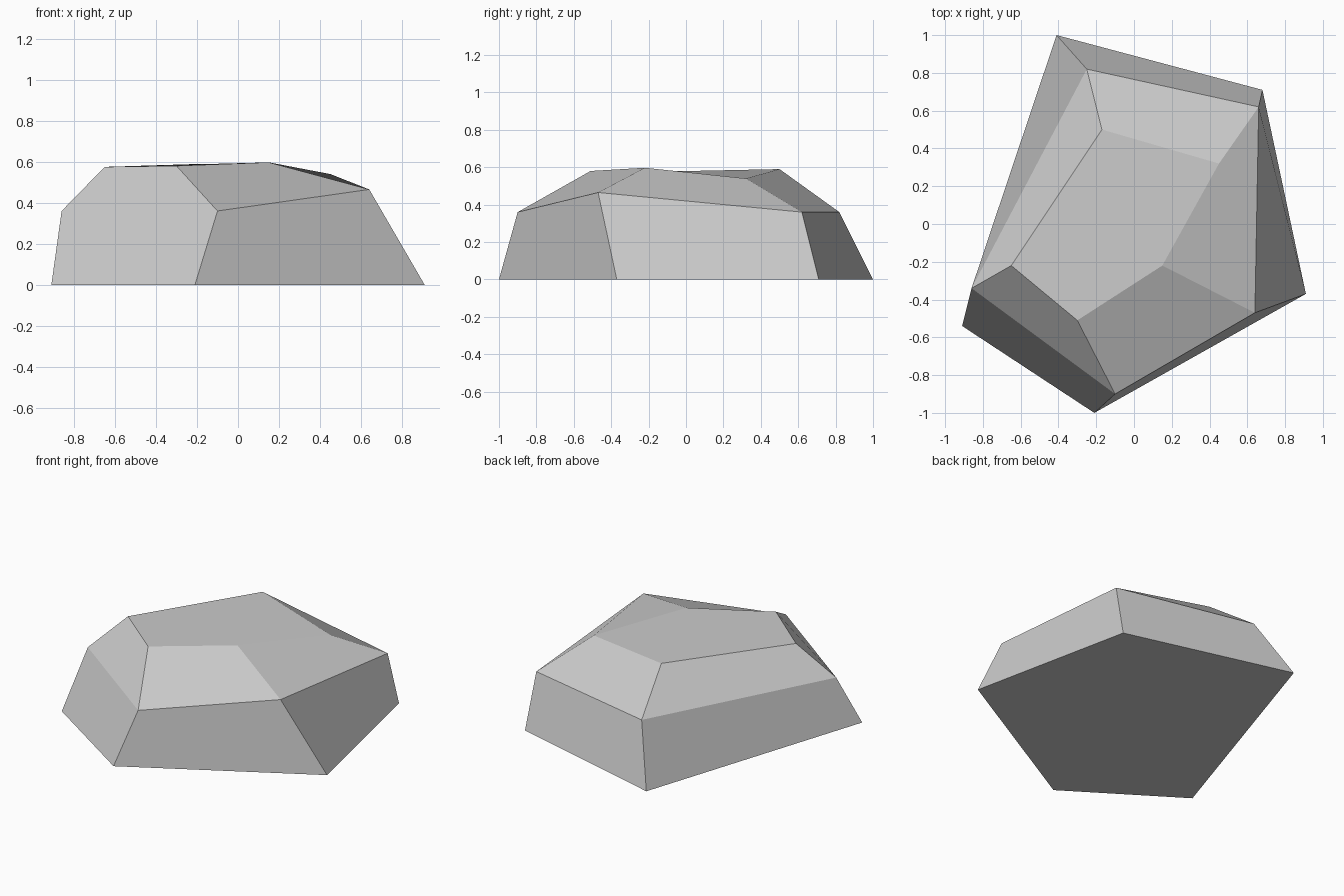
import bpy
import bmesh

default = bpy.data.objects.get("Cube")
if default:
    bpy.data.objects.remove(default, do_unlink=True)

# Stone colour
stone = bpy.data.materials.new("stone_grey")
stone.use_nodes = True
grey = (0.6, 0.6, 0.6, 1.0)
stone.diffuse_color = grey
bsdf = stone.node_tree.nodes["Principled BSDF"]
bsdf.inputs["Base Color"].default_value = grey
bsdf.inputs["Roughness"].default_value = 0.9

# Five-sided rings, counter-clockwise: ground, shoulder, crown
ground = [(-0.41, 1.0, 0), (-0.91, -0.54, 0), (-0.21, -1.0, 0),
          (0.91, -0.37, 0), (0.68, 0.71, 0)]
shoulder = [(-0.25, 0.82, 0.36), (-0.86, -0.34, 0.36), (-0.10, -0.90, 0.36),
            (0.64, -0.47, 0.465), (0.66, 0.62, 0.36)]
crown = [(-0.17, 0.50, 0.59), (-0.65, -0.22, 0.575), (-0.30, -0.51, 0.58),
         (0.15, -0.22, 0.597), (0.45, 0.32, 0.54)]

bm = bmesh.new()
rings = [[bm.verts.new(p) for p in ring] for ring in (ground, shoulder, crown)]

# Facets between neighbouring rings
for low, high in zip(rings, rings[1:]):
    for i in range(len(low)):
        j = (i + 1) % len(low)
        bm.faces.new((low[i], low[j], high[j], high[i]))

# Base and top
bm.faces.new(rings[0][::-1])
bm.faces.new(rings[-1])
bmesh.ops.recalc_face_normals(bm, faces=bm.faces)

mesh = bpy.data.meshes.new("rock")
bm.to_mesh(mesh)
bm.free()
mesh.materials.append(stone)
rock = bpy.data.objects.new("rock", mesh)
bpy.context.collection.objects.link(rock)
